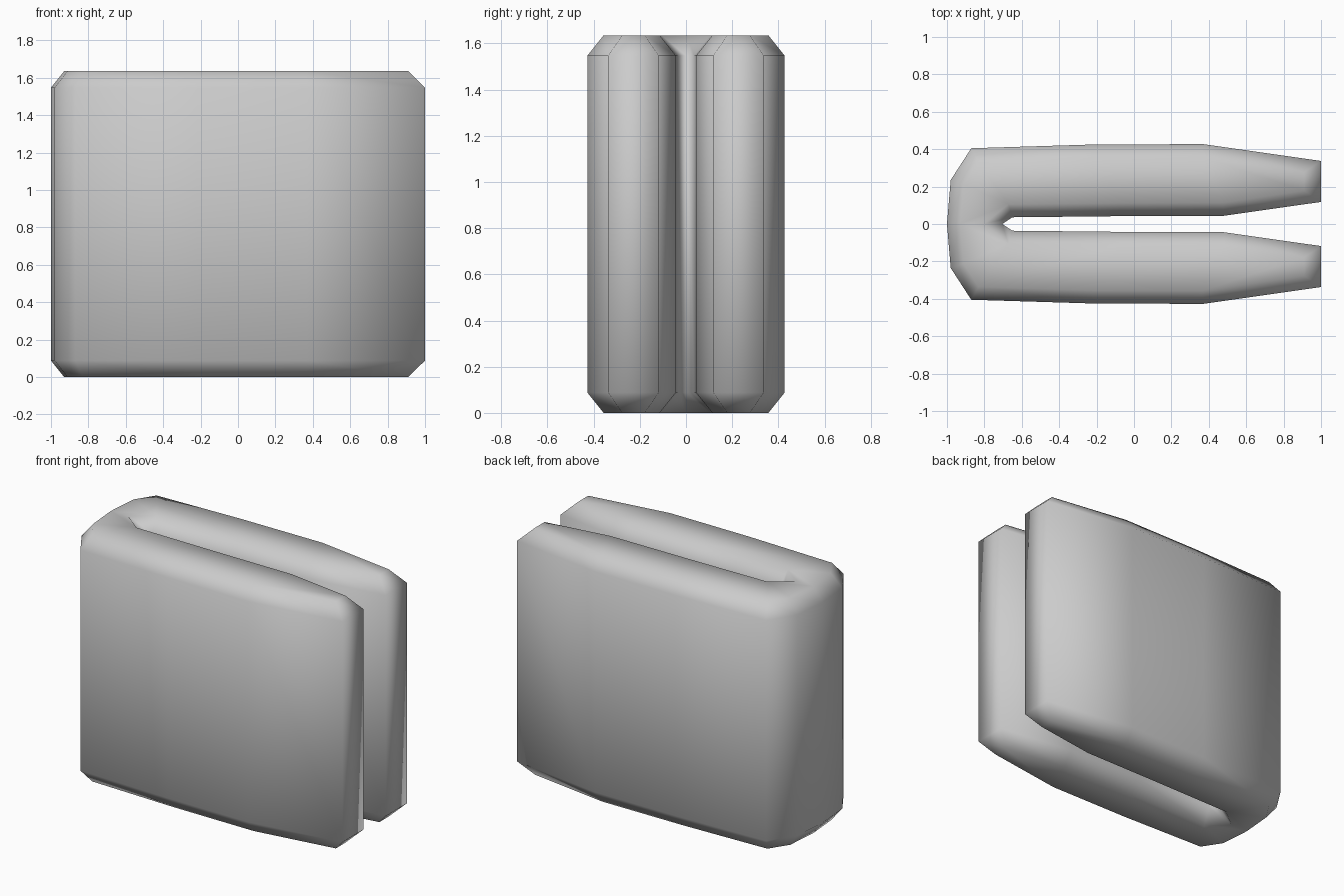
import bpy, bmesh
from mathutils import Vector

if "Cube" in bpy.data.objects:
    bpy.data.objects.remove(bpy.data.objects["Cube"])

HEIGHT, BEVEL, INSET = 1.635, 0.088, 0.07

# Half of the folded U outline seen from above: outer wall, leg end, inner wall
half = [(-1, 0), (-0.98, 0.235), (-0.87, 0.405), (-0.22, 0.425), (0.37, 0.427), (1, 0.337),
        (1, 0.118), (0.48, 0.044), (-0.07, 0.042), (-0.65, 0.036), (-0.705, 0)]
outline = [Vector(p) for p in half] + [Vector((x, -y)) for x, y in half[-2:0:-1]]
N = len(outline)


def inset(i):
    """Move an outline point inward with a limited mitre."""
    p = outline[i]
    a = (p - outline[i - 1]).normalized()
    b = (outline[(i + 1) % N] - p).normalized()
    na, nb = Vector((a.y, -a.x)), Vector((b.y, -b.x))
    n = (na + nb).normalized()
    q = p + n * INSET * min(1 / n.dot(na), 1.4)
    q.x = min(q.x, 0.91)
    return q


small = [inset(i) for i in range(N)]
bm = bmesh.new()

# Stacked rings: small bottom, full body, small top
rings = []
for pts, z in ((small, 0), (outline, BEVEL), (outline, HEIGHT - BEVEL), (small, HEIGHT)):
    rings.append([bm.verts.new((p.x, p.y, z)) for p in pts])
for lo, hi in zip(rings, rings[1:]):
    for i in range(N):
        j = (i + 1) % N
        bm.faces.new((lo[i], lo[j], hi[j], hi[i]))

# Flat caps that follow the fold, mirrored to both legs
strip = [(0, 1, 9, 10), (1, 2, 9), (2, 3, 8, 9), (3, 4, 7, 8), (4, 5, 6, 7)]
for ring in (rings[0], rings[-1]):
    for f in strip:
        bm.faces.new([ring[i] for i in f])
        bm.faces.new([ring[-i % N] for i in f])

bmesh.ops.recalc_face_normals(bm, faces=bm.faces)
for f in bm.faces:
    f.smooth = True
mesh = bpy.data.meshes.new("folded_pad")
bm.to_mesh(mesh)
bm.free()
bpy.context.collection.objects.link(bpy.data.objects.new("folded_pad", mesh))
